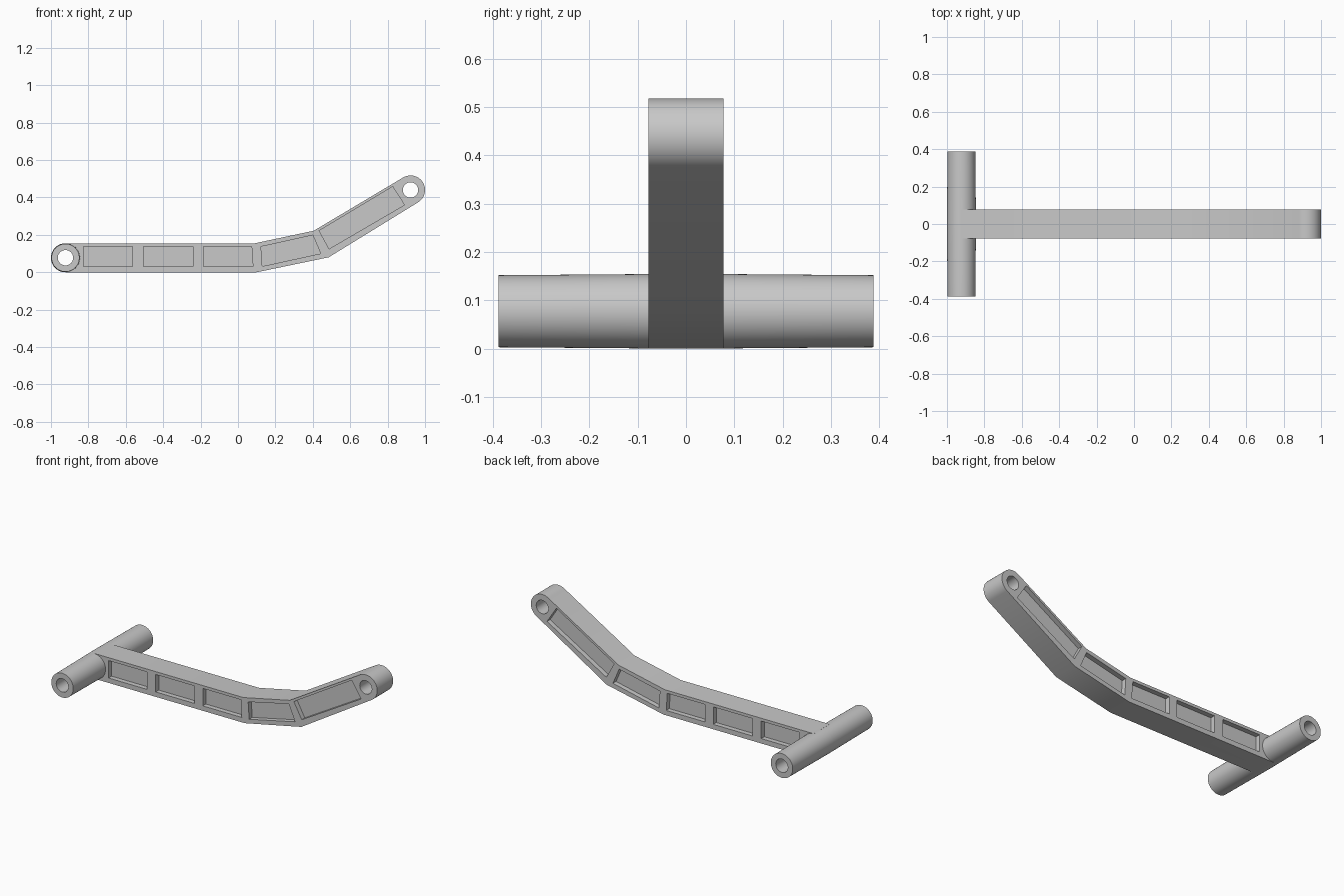
import bpy, bmesh, math
from mathutils import Matrix, Vector

if "Cube" in bpy.data.objects:
    bpy.data.objects.remove(bpy.data.objects["Cube"])

grey = bpy.data.materials.new("light grey")
grey.use_nodes = True
colour = (0.58, 0.58, 0.58, 1)
grey.diffuse_color = colour
grey.node_tree.nodes["Principled BSDF"].inputs["Base Color"].default_value = colour

R = 0.0775          # outer radius of both ends, half the arm height
HOLE = 0.041
HALF_Y = 0.0775     # half thickness of the arm
TUBE_Y = 0.388      # half length of the cross tube
DEPTH = 0.03        # depth of the side pockets
PIVOT = (-0.9225, R)
TIP = (0.9225, 0.44)


def finish(name, bm):
    bmesh.ops.recalc_face_normals(bm, faces=bm.faces)
    mesh = bpy.data.meshes.new(name)
    bm.to_mesh(mesh)
    bm.free()
    mesh.materials.append(grey)
    obj = bpy.data.objects.new(name, mesh)
    bpy.context.collection.objects.link(obj)
    return obj


def prism(name, outline, y0, y1):
    """Extrude an x-z outline along y."""
    bm = bmesh.new()
    face = bm.faces.new([bm.verts.new((x, y0, z)) for x, z in outline])
    out = bmesh.ops.extrude_face_region(bm, geom=[face])["geom"]
    verts = [v for v in out if isinstance(v, bmesh.types.BMVert)]
    bmesh.ops.translate(bm, verts=verts, vec=(0, y1 - y0, 0))
    return finish(name, bm)


def cylinder(name, centre, r0, r1, y0, y1):
    """Round bar along y, with a slight taper where the radii differ."""
    bm = bmesh.new()
    place = Matrix.Translation((centre[0], (y0 + y1) / 2, centre[1]))
    turn = Matrix.Rotation(-math.pi / 2, 4, "X")
    bmesh.ops.create_cone(bm, cap_ends=True, segments=64, radius1=r0, radius2=r1,
                          depth=y1 - y0, matrix=place @ turn)
    return finish(name, bm)


def combine(target, other, operation):
    mod = target.modifiers.new(operation, "BOOLEAN")
    mod.operation = operation
    mod.solver = "EXACT"
    mod.object = other
    bpy.context.view_layer.objects.active = target
    bpy.ops.object.modifier_apply(modifier=mod.name)
    bpy.data.objects.remove(other)


# Bent arm with a rounded tip
slope = math.radians(31)
tip_arc = [(TIP[0] + R * math.cos(a), TIP[1] + R * math.sin(a))
           for a in (slope - math.pi / 2 + math.pi * i / 32 for i in range(33))]
lower = [(PIVOT[0], 0), (0.1, 0), (0.485, 0.08)]
upper = [(0.405, 0.222), (0.09, 2 * R), (PIVOT[0], 2 * R)]
arm = prism("suspension_arm", lower + tip_arc + upper, -HALF_Y, HALF_Y)

# Cross tube, tapering slightly from the middle to both ends
for y0, y1, r0, r1 in ((-TUBE_Y, 0, R - 0.003, R), (0, TUBE_Y, R, R - 0.003)):
    combine(arm, cylinder("cross_tube", PIVOT, r0, r1, y0, y1), "UNION")

# Bores through both ends
for centre in (PIVOT, TIP):
    combine(arm, cylinder("bore_cutter", centre, HOLE, HOLE, -0.5, 0.5), "DIFFERENCE")

# Pockets on both sides
low, high = 0.03, 0.137
pockets = [
    [(-0.825, low), (-0.565, low), (-0.565, high), (-0.825, high)],
    [(-0.505, low), (-0.24, low), (-0.24, high), (-0.505, high)],
    [(-0.185, low), (0.08, low), (0.073, high), (-0.185, high)],
    [(0.13, 0.032), (0.442, 0.1), (0.4, 0.198), (0.123, high)],
    [(0.487, 0.125), (0.89, 0.36), (0.827, 0.458), (0.434, 0.222)],
]
for outline in pockets:
    for side in (-1, 1):
        cutter = prism("pocket_cutter", outline, side * (HALF_Y - DEPTH), side * (HALF_Y + 0.05))
        combine(arm, cutter, "DIFFERENCE")

# Smooth round surfaces, crisp edges
bpy.ops.object.select_all(action="DESELECT")
arm.select_set(True)
bpy.context.view_layer.objects.active = arm
bpy.ops.object.shade_smooth_by_angle(angle=math.radians(20))
